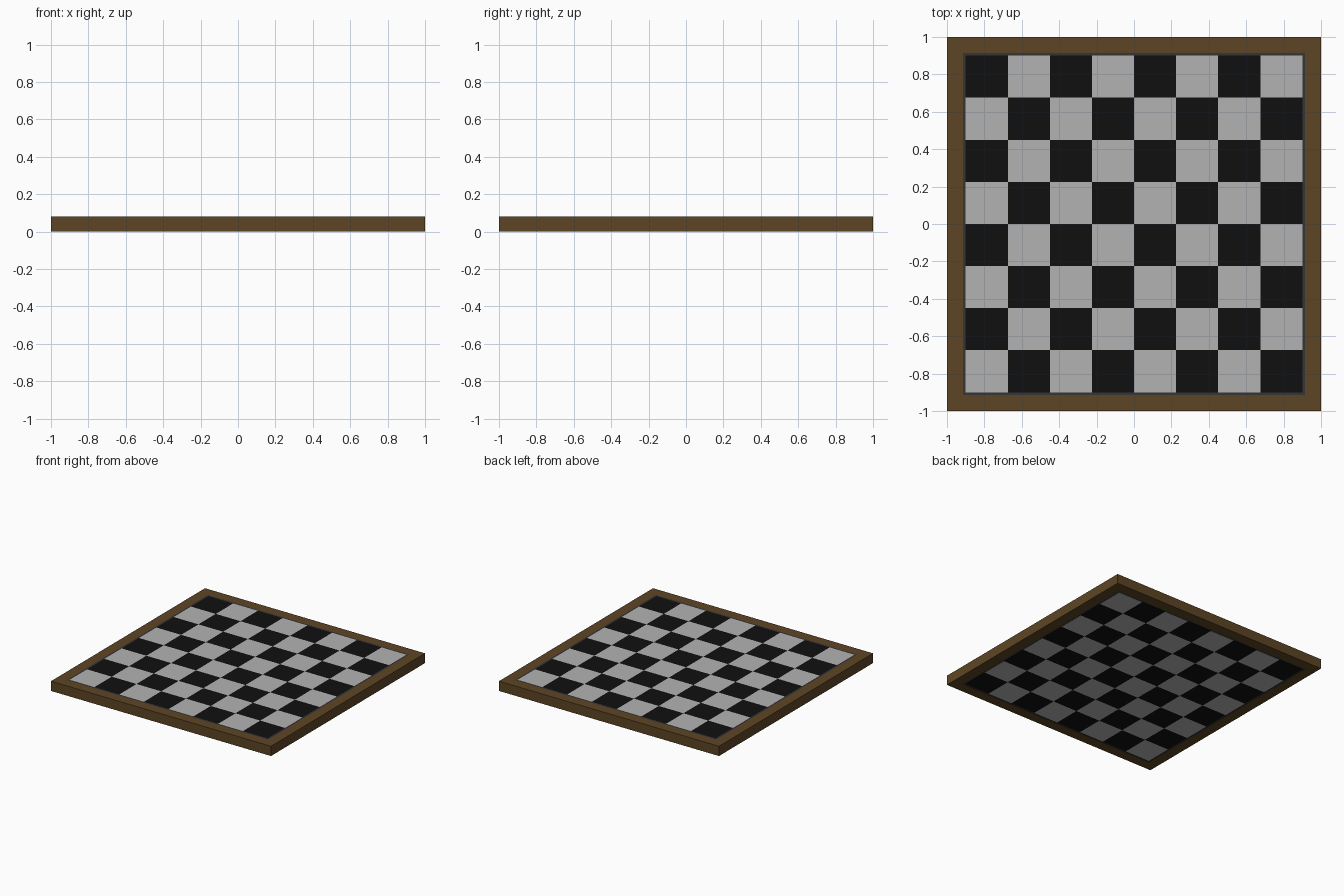
import bpy, bmesh

if "Cube" in bpy.data.objects:
    bpy.data.objects.remove(bpy.data.objects["Cube"])

H = 0.08      # board thickness
FIELD = 0.90  # half size of the squares area
TRIM = 0.915  # half size of the thin dark border
N = 8


def material(name, rgb):
    m = bpy.data.materials.new(name)
    m.diffuse_color = (*rgb, 1)
    m.use_nodes = True
    m.node_tree.nodes["Principled BSDF"].inputs["Base Color"].default_value = m.diffuse_color
    return m


def make(name, bm, *mats):
    bmesh.ops.recalc_face_normals(bm, faces=bm.faces)
    me = bpy.data.meshes.new(name)
    bm.to_mesh(me)
    bm.free()
    for m in mats:
        me.materials.append(m)
    ob = bpy.data.objects.new(name, me)
    bpy.context.collection.objects.link(ob)
    return ob


def square_ring(name, outer, inner, z0, z1, mat):
    """Mitred square frame: a rectangular section swept round four corners."""
    bm = bmesh.new()
    section = [(outer, z0), (outer, z1), (inner, z1), (inner, z0)]
    loops = [[bm.verts.new((r * sx, r * sy, z)) for r, z in section]
             for sx, sy in ((1, 1), (-1, 1), (-1, -1), (1, -1))]
    for i in range(4):
        a, b = loops[i], loops[(i + 1) % 4]
        for j in range(4):
            k = (j + 1) % 4
            bm.faces.new((a[j], a[k], b[k], b[j]))
    return make(name, bm, mat)


wood = material("wood", (0.11, 0.06, 0.018))
dark = material("dark_trim", (0.035, 0.035, 0.035))
black = material("black", (0.005, 0.005, 0.005))
white = material("white", (0.45, 0.45, 0.45))

# Wooden frame and thin dark border on its top
square_ring("frame", 1.0, TRIM, 0, H, wood)
square_ring("border_trim", TRIM, FIELD, 0.002, H, dark)

# Checkered playing field: gridded slab, light square at front left
bm = bmesh.new()
step = 2 * FIELD / N
grid = [[bm.verts.new((-FIELD + i * step, -FIELD + j * step, H))
         for j in range(N + 1)] for i in range(N + 1)]
for i in range(N):
    for j in range(N):
        f = bm.faces.new((grid[i][j], grid[i + 1][j],
                          grid[i + 1][j + 1], grid[i][j + 1]))
        f.material_index = (i + j) % 2
bm.normal_update()
top = bm.faces[:]
ext = bmesh.ops.extrude_face_region(bm, geom=top, use_keep_orig=True)
low = [g for g in ext["geom"] if isinstance(g, bmesh.types.BMVert)]
bmesh.ops.translate(bm, verts=low, vec=(0, 0, -H))
make("playing_squares", bm, white, black)
